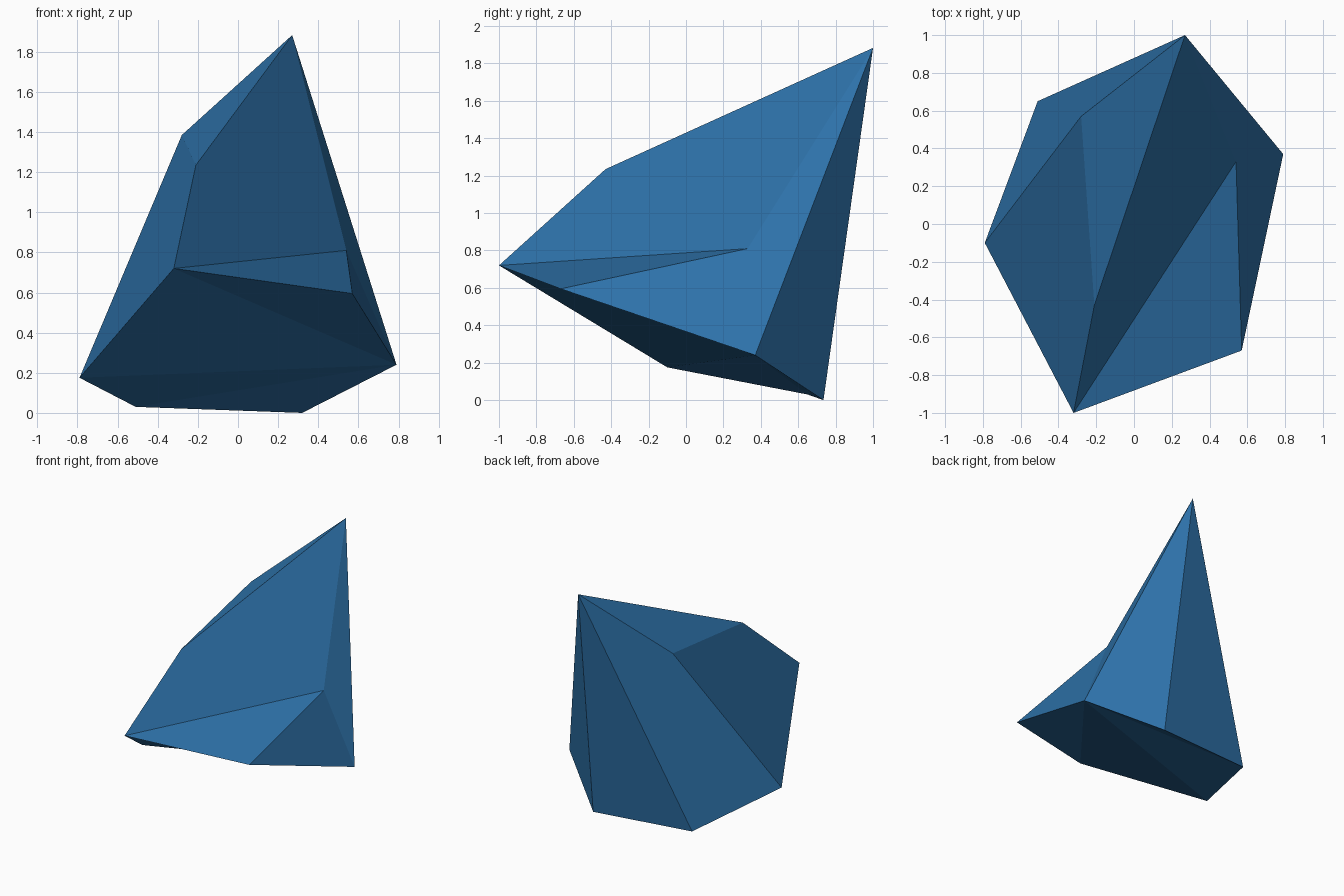
import bpy, bmesh

if "Cube" in bpy.data.objects:
    bpy.data.objects.remove(bpy.data.objects["Cube"])

# Single flat colour
blue = bpy.data.materials.new("crystal_blue")
blue.diffuse_color = (0.027, 0.168, 0.40, 1)
blue.use_nodes = True
blue.node_tree.nodes["Principled BSDF"].inputs["Base Color"].default_value = blue.diffuse_color

# Corner points of the faceted shard, named by letter
P = {
    "A": (0.27, 1.00, 1.883),   # apex
    "B": (-0.28, 0.57, 1.385),  # left shoulder
    "C": (-0.21, -0.43, 1.235), # front shoulder
    "D": (-0.32, -1.00, 0.72),  # front tip
    "E": (0.54, 0.33, 0.81),    # right notch
    "F": (0.57, -0.67, 0.595),  # base rim, going round
    "G": (0.79, 0.37, 0.24),
    "J": (0.32, 0.735, 0.00),
    "I": (-0.51, 0.65, 0.03),
    "H": (-0.79, -0.10, 0.175),
}

# Facets: left side, back, right side with notch, front slope, underside fan
facets = ("ABC CDHB BHIA "
          "AIJ AJG "
          "AGE EGF DEF "
          "CDEA "
          "GFD GDH GHI GIJ").split()

bm = bmesh.new()
v = {k: bm.verts.new(co) for k, co in P.items()}
for f in facets:
    bm.faces.new([v[k] for k in f])
bmesh.ops.recalc_face_normals(bm, faces=bm.faces)

mesh = bpy.data.meshes.new("rock_shard")
bm.to_mesh(mesh)
bm.free()
mesh.materials.append(blue)
rock = bpy.data.objects.new("rock_shard", mesh)
bpy.context.collection.objects.link(rock)
